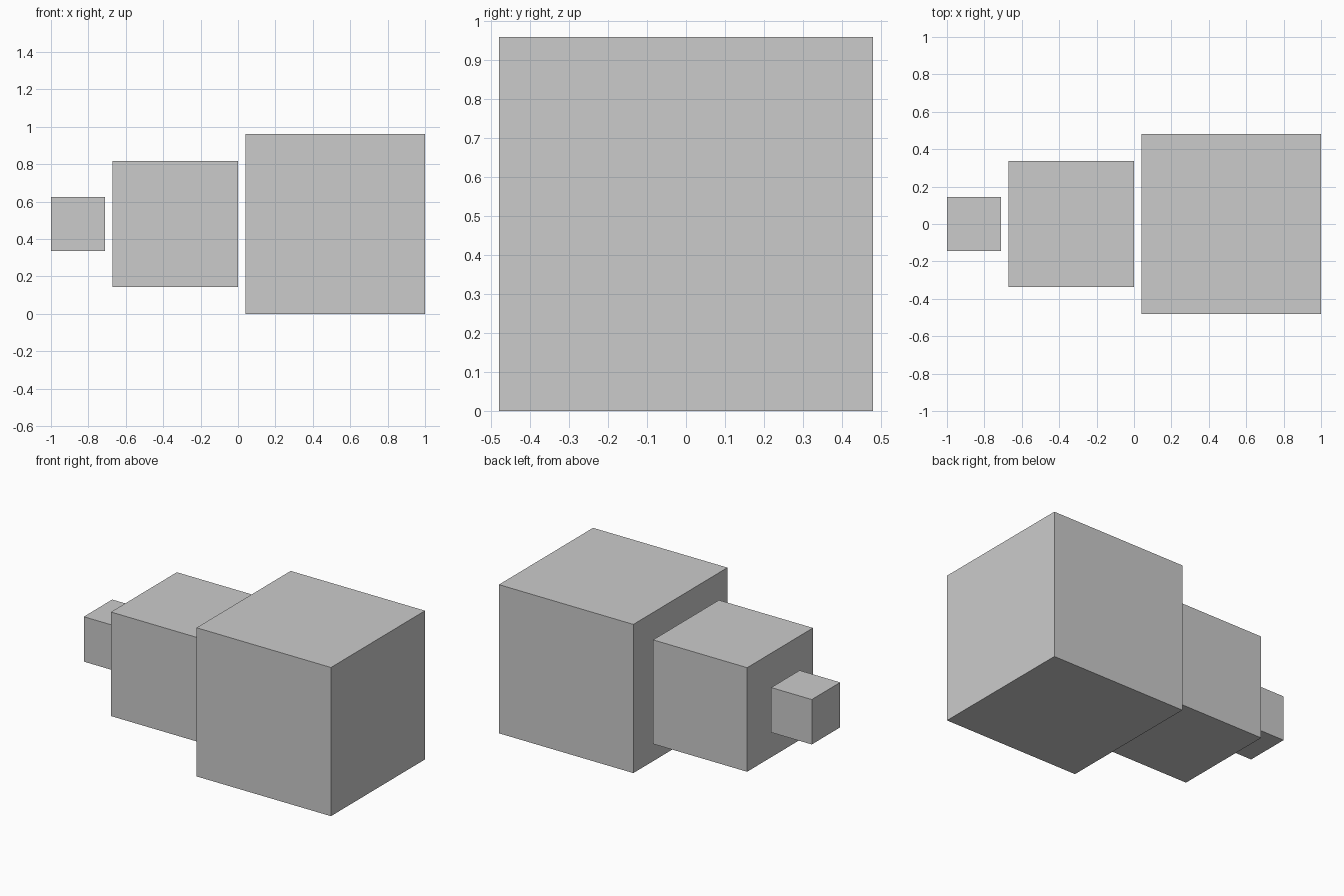
import bpy

if "Cube" in bpy.data.objects:
    bpy.data.objects.remove(bpy.data.objects["Cube"])

# Three cubes in a row, sharing one centre height
CENTRE_Z = 0.48
cubes = [
    ("large_cube", 0.52, 0.96),
    ("medium_cube", -0.336, 0.672),
    ("small_cube", -0.855, 0.29),
]

for name, x, size in cubes:
    bpy.ops.mesh.primitive_cube_add(size=size, location=(x, 0, CENTRE_Z))
    bpy.context.object.name = name
